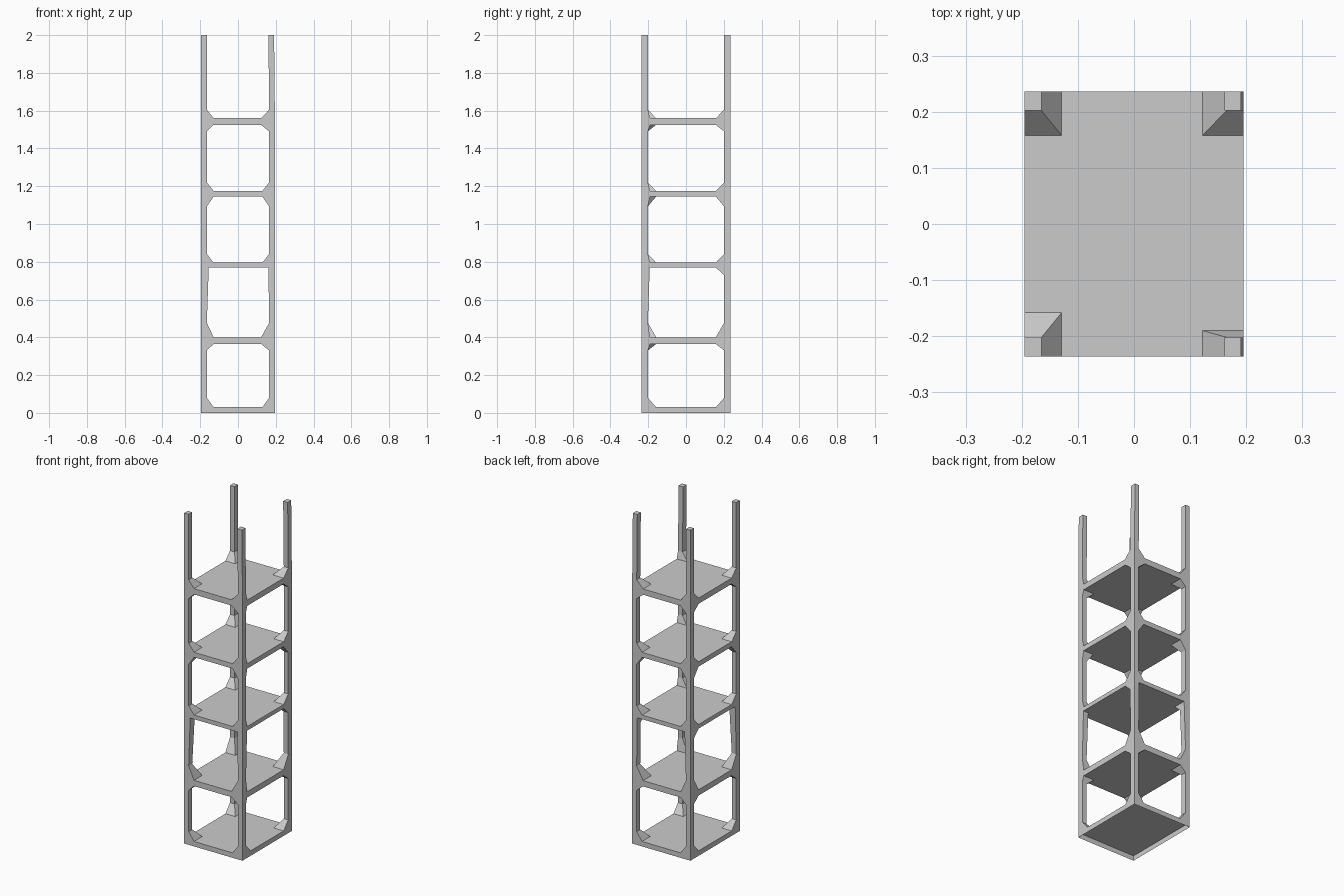
import bpy, bmesh

if "Cube" in bpy.data.objects:
    bpy.data.objects.remove(bpy.data.objects["Cube"])

X, Y = 0.195, 0.236          # half width and half depth
PX, PY = 0.030, 0.034        # post thickness
GX, GY = 0.066, 0.078        # gusset reach along x and y

# underside z, top z, brace height below, brace height above
SHELVES = [
    (0.000, 0.030, 0.000, 0.050),
    (0.365, 0.400, 0.035, 0.077),
    (0.770, 0.795, 0.000, 0.047),
    (1.145, 1.175, 0.052, 0.045),
    (1.525, 1.560, 0.035, 0.045),
]


def finish(bm, name):
    bmesh.ops.recalc_face_normals(bm, faces=bm.faces)
    mesh = bpy.data.meshes.new(name)
    bm.to_mesh(mesh)
    bm.free()
    obj = bpy.data.objects.new(name, mesh)
    bpy.context.collection.objects.link(obj)


def loft(bm, rings):
    """Join matching rings of points and cap both ends."""
    loops = [[bm.verts.new(p) for p in ring] for ring in rings]
    for a, b in zip(loops, loops[1:]):
        for i in range(len(a)):
            j = (i + 1) % len(a)
            bm.faces.new((a[i], a[j], b[j], b[i]))
    bottom = bm.faces.new(loops[0])
    bm.faces.new(loops[-1])
    return bottom


def shelf(index, z0, z1):
    bm = bmesh.new()
    outline = [(-X, -Y), (X, -Y), (X, Y), (-X, Y)]
    bottom = loft(bm, [[(x, y, z) for x, y in outline] for z in (z0, z1)])
    bmesh.ops.recalc_face_normals(bm, faces=bm.faces)
    # the lowest shelf is an open tray underneath
    if index == 0:
        bmesh.ops.delete(bm, geom=[bottom], context='FACES_ONLY')
    mesh_name = f"shelf_{index + 1}"
    mesh = bpy.data.meshes.new(mesh_name)
    bm.to_mesh(mesh)
    bm.free()
    bpy.context.collection.objects.link(bpy.data.objects.new(mesh_name, mesh))


def post(name, sx, sy):
    """Square post that flares into sloped braces at every shelf."""
    narrow = sx > 0 and sy < 0
    profile = []
    for i, (z0, z1, below, above) in enumerate(SHELVES):
        gx = 0.073 if sx > 0 and i in (1, 4) else GX
        gy = 0.046 if narrow and i > 0 else GY
        if i == 2:
            # the middle bay tapers instead of having full upper braces
            wx = 0.040 if sx < 0 else 0.034
            if sy > 0:
                profile.append((0.730, wx - 0.002, PY + 0.002))
            profile.append((z0, wx, GY if sy > 0 else 0.044))
        elif i > 0:
            profile.append((z0 - below, PX, PY))
            profile.append((z0, gx, gy))
        profile.append((z1, gx, gy))
        profile.append((z1 + above, PX, PY))
    profile.append((2.0, PX, PY))

    rings = []
    for z, wx, wy in profile:
        ox = X - (0.004 if sx > 0 and z > 1.9 else 0)
        rings.append([(sx * a, sy * b, z) for a, b in
                      ((ox, Y), (ox - wx, Y), (ox - wx, Y - wy), (ox, Y - wy))])
    bm = bmesh.new()
    loft(bm, rings)
    finish(bm, name)


# shelves
for i, (z0, z1, _, _) in enumerate(SHELVES):
    shelf(i, z0, z1)

# corner posts with braces
for side, sx in (("left", -1), ("right", 1)):
    for end, sy in (("front", -1), ("back", 1)):
        post(f"{end}_{side}_post", sx, sy)
